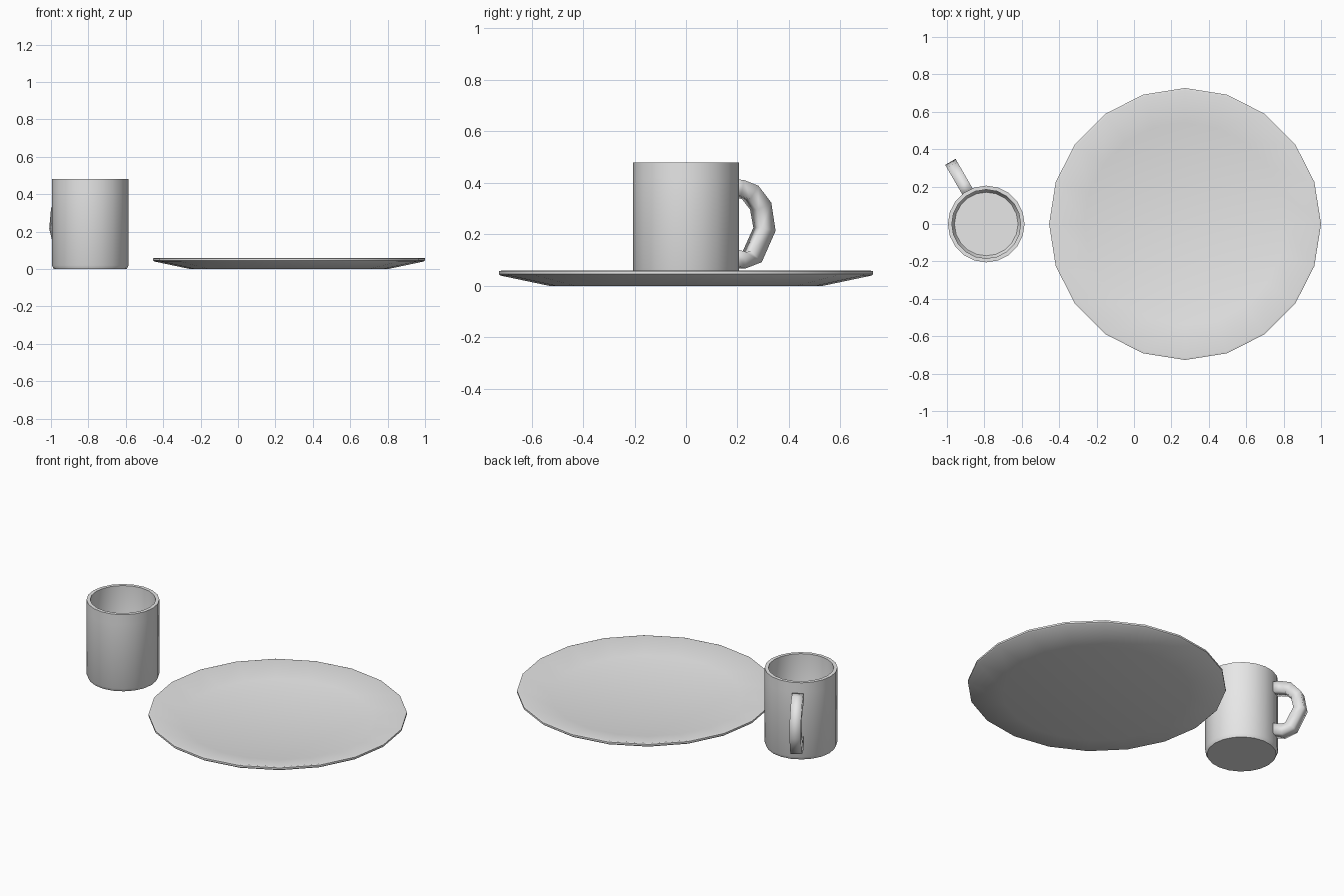
import bpy, bmesh, math
from mathutils import Vector

if "Cube" in bpy.data.objects:
    bpy.data.objects.remove(bpy.data.objects["Cube"])

white = bpy.data.materials.new("white ceramic")
white.diffuse_color = (0.8, 0.8, 0.8, 1)
white.use_nodes = True
white.node_tree.nodes["Principled BSDF"].inputs["Base Color"].default_value = white.diffuse_color


def finish(bm, name, loc=(0, 0, 0), angle=40):
    bmesh.ops.recalc_face_normals(bm, faces=bm.faces)
    me = bpy.data.meshes.new(name)
    bm.to_mesh(me)
    bm.free()
    me.materials.append(white)
    ob = bpy.data.objects.new(name, me)
    ob.location = loc
    bpy.context.collection.objects.link(ob)
    bpy.ops.object.select_all(action='DESELECT')
    ob.select_set(True)
    bpy.context.view_layer.objects.active = ob
    bpy.ops.object.shade_smooth_by_angle(angle=math.radians(angle))
    return ob


def skin(bm, rings):
    # bridge consecutive closed rings and cap both ends
    vs = [[bm.verts.new(p) for p in r] for r in rings]
    n = len(vs[0])
    for a, b in zip(vs, vs[1:]):
        for i in range(n):
            j = (i + 1) % n
            bm.faces.new((a[i], a[j], b[j], b[i]))
    bm.faces.new(vs[0])
    bm.faces.new(vs[-1])


def lathe(name, profile, loc, sides=20):
    bm = bmesh.new()
    skin(bm, [[(r * math.cos(2 * math.pi * i / sides),
                r * math.sin(2 * math.pi * i / sides), z)
               for i in range(sides)] for r, z in profile])
    return finish(bm, name, loc)


# Plate: flat base, sloping rim, shallow well
lathe("plate", [(0.53, 0), (0.72, 0.04), (0.727, 0.046), (0.727, 0.057),
                (0.715, 0.06), (0.54, 0.02)], (0.273, 0, 0))

# Mug body: hollow cup with a small foot bevel
lathe("mug_body", [(0.195, 0), (0.205, 0.02), (0.205, 0.42), (0.205, 0.48),
                   (0.184, 0.48), (0.184, 0.05), (0.17, 0.03)], (-0.79, 0, 0))

# Mug handle: square section swept along an arc in a vertical plane
path = [(0.19, 0.383), (0.235, 0.38), (0.288, 0.363), (0.335, 0.31),
        (0.352, 0.22), (0.297, 0.113), (0.25, 0.1), (0.19, 0.115)]
ang = math.radians(120)
out = Vector((math.cos(ang), math.sin(ang), 0))
side = Vector((-math.sin(ang), math.cos(ang), 0))
up = Vector((0, 0, 1))
pts = [out * r + up * z for r, z in path]
rings = []
for i, p in enumerate(pts):
    t = (pts[min(i + 1, len(pts) - 1)] - pts[max(i - 1, 0)]).normalized()
    nrm = t.cross(side).normalized()
    rings.append([p + side * 0.032 * a + nrm * 0.032 * b
                  for a, b in ((-1, -1), (1, -1), (1, 1), (-1, 1))])
bm = bmesh.new()
skin(bm, rings)
finish(bm, "mug_handle", (-0.79, 0, 0), 100)
